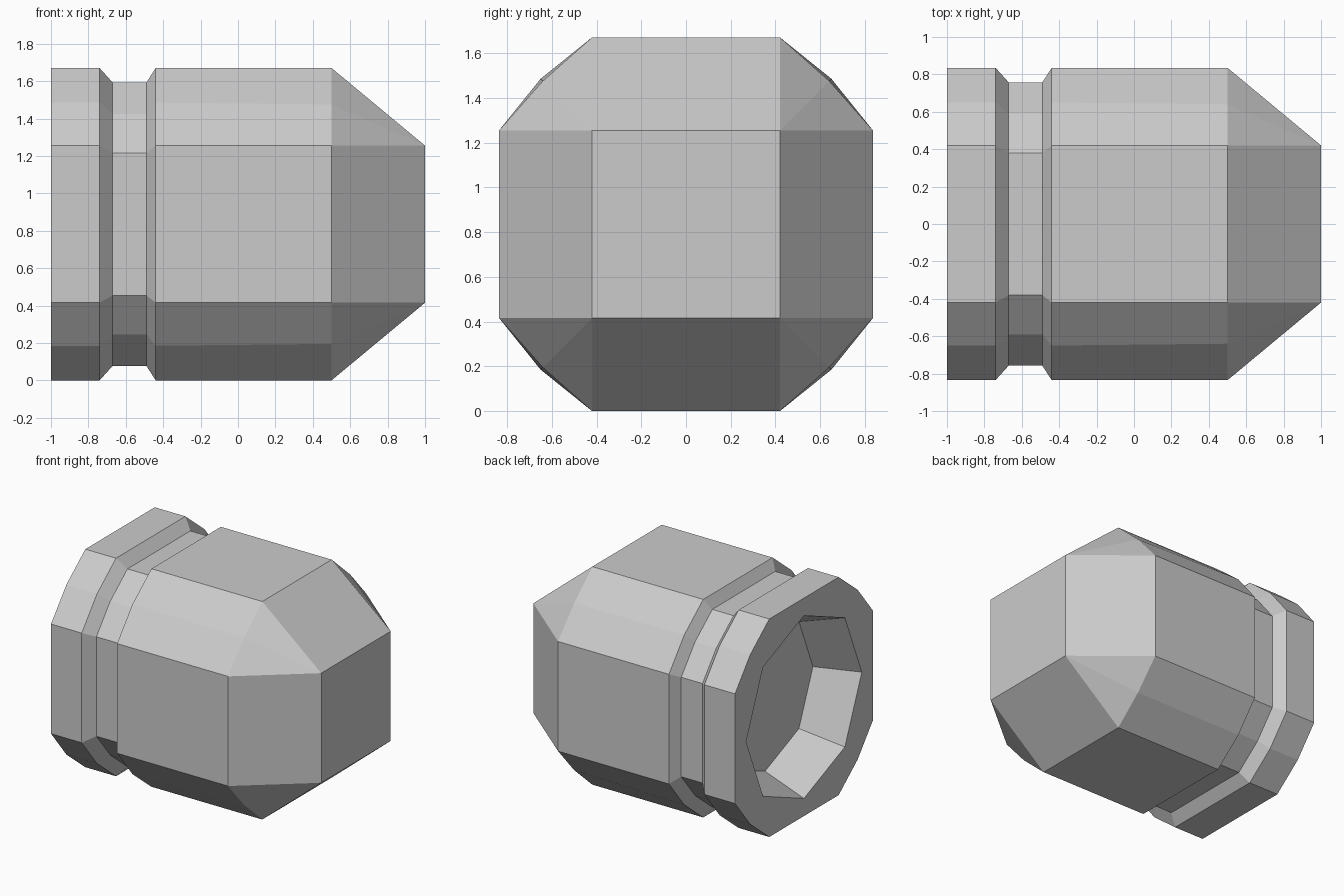
import bpy
import bmesh
from math import cos, sin, pi

cube = bpy.data.objects.get("Cube")
if cube:
    bpy.data.objects.remove(cube, do_unlink=True)

HALF, FLAT, MID = 0.835, 0.42, 0.65   # half width, half flat side, corner point
SOCKET_SIDES = 8

grey = bpy.data.materials.new("plain grey")
grey.use_nodes = True
colour = (0.6, 0.6, 0.6, 1)
grey.diffuse_color = colour
grey.node_tree.nodes["Principled BSDF"].inputs["Base Color"].default_value = colour


def section(scale=1.0, mid=MID):
    """Square outline with each corner cut by two facets, anticlockwise."""
    corner = [(HALF, FLAT), (mid, mid), (FLAT, HALF)]
    points = []
    for _ in range(4):
        points += [(a * scale, b * scale) for a, b in corner]
        corner = [(-b, a) for a, b in corner]
    return points


def nose_section():
    """Square outline with three coincident points per corner."""
    points = []
    a, b = FLAT, FLAT
    for _ in range(4):
        points += [(a, b)] * 3
        a, b = -b, a
    return points


def polygon(radius, sides):
    return [(radius * cos(2 * pi * i / sides), radius * sin(2 * pi * i / sides))
            for i in range(sides)]


def ring(bm, x, points):
    return [bm.verts.new((x, a, b + HALF)) for a, b in points]


def join(bm, first, second):
    n = len(first)
    for i in range(n):
        j = (i + 1) % n
        bm.faces.new((first[i], first[j], second[j], second[i]))


bm = bmesh.new()

# Outer shell: rim, groove, body and tapered nose
profile = [(-1.0, 1, MID), (-0.74, 1, MID), (-0.67, 0.907, MID),
           (-0.49, 0.907, MID), (-0.44, 1, MID), (0.5, 1, 0.64)]
shell = [ring(bm, x, section(s, m)) for x, s, m in profile]
shell.append(ring(bm, 1.0, nose_section()))
for first, second in zip(shell, shell[1:]):
    join(bm, first, second)
bm.faces.new(shell[-1][::3])

# Tapered octagonal socket in the rim end
mouth = ring(bm, -1.0, polygon(0.7, SOCKET_SIDES))
floor = ring(bm, -0.67, polygon(0.58, SOCKET_SIDES))
join(bm, mouth, floor)
bm.faces.new(floor)

# Flat end face between rim and socket mouth
edges = [bm.edges.get((loop[i - 1], loop[i]))
         for loop in (shell[0], mouth) for i in range(len(loop))]
bmesh.ops.triangle_fill(bm, edges=edges, use_beauty=True, normal=(-1, 0, 0))

bmesh.ops.remove_doubles(bm, verts=bm.verts[:], dist=0.0005)
bmesh.ops.recalc_face_normals(bm, faces=bm.faces[:])

mesh = bpy.data.meshes.new("grooved_plug")
bm.to_mesh(mesh)
bm.free()
mesh.materials.append(grey)
bpy.context.scene.collection.objects.link(
    bpy.data.objects.new("grooved_plug", mesh))
